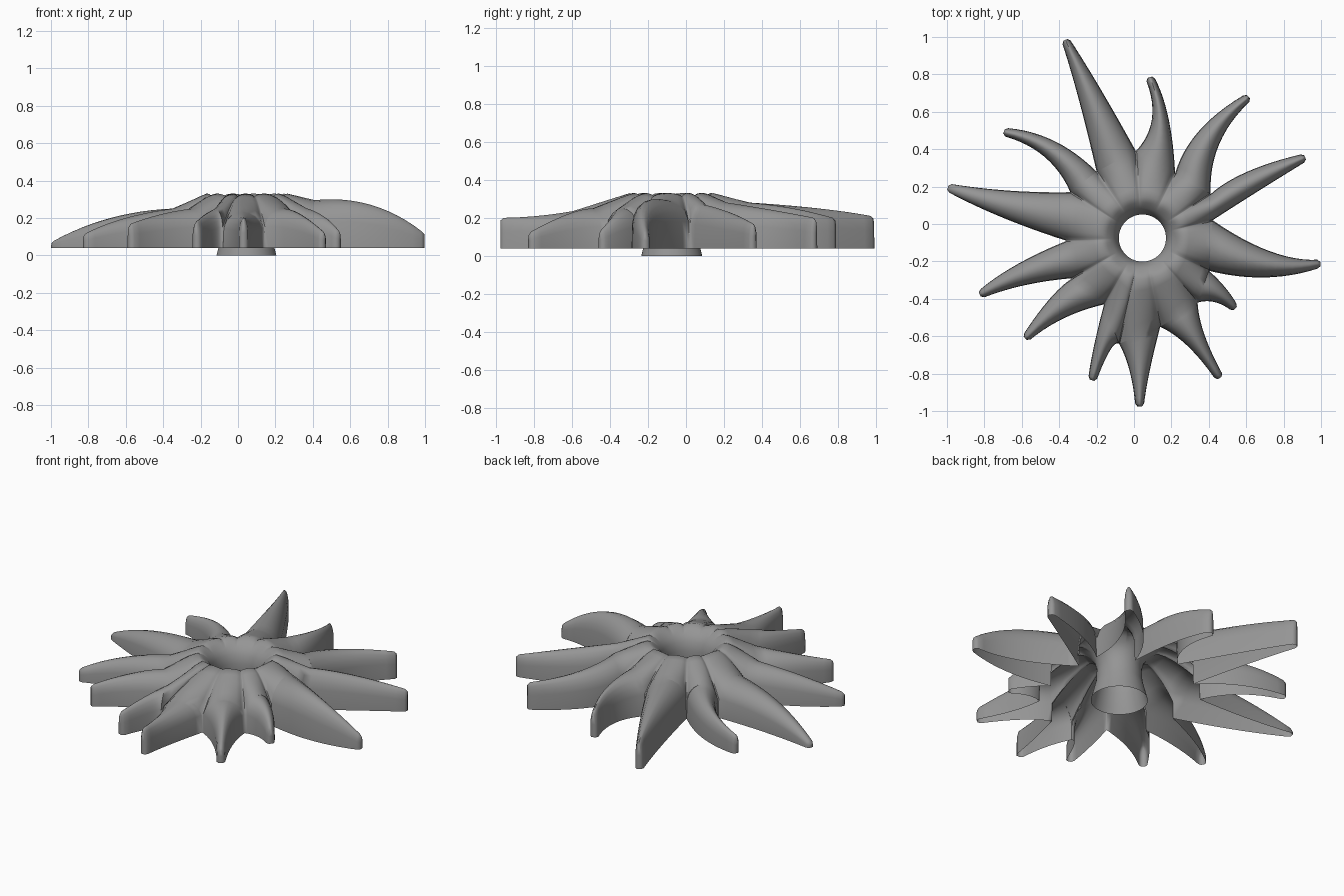
import bpy
import bmesh
from mathutils import Vector

cube = bpy.data.objects.get("Cube")
if cube:
    bpy.data.objects.remove(cube)

FLOOR = 0.04
HUB = Vector((0.045, -0.075))
CREST_R = 0.22
CREST_Z = .33
WALL = .55

# Notch before each arm, arm middle, half width there, tip,
# then root, middle and tip heights (counterclockwise)
ARMS = [
    ((.40, -.25), (.71, -.215), .072, (.98, -.215), (.295, .27, .13)),
    ((.42, .02), (.63, .225), .06, (.90, .35), (.27, .23, .17)),
    ((.41, .16), (.40, .46), .065, (.60, .67), (.28, .24, .2)),
    ((.22, .27), (.14, .56), .045, (.09, .77), (.28, .25, .2)),
    ((.01, .39), (-.235, .69), .065, (-.36, .97), (.28, .25, .21)),
    ((-.2, .28), (-.45, .40), .05, (-.68, .49), (.25, .21, .15)),
    ((-.34, .17), (-.68, .105), .075, (-.98, .19), (.25, .2, .08)),
    ((-.36, -.09), (-.60, -.27), .06, (-.81, -.37), (.25, .2, .12)),
    ((-.33, -.29), (-.41, -.45), .065, (-.57, -.60), (.25, .22, .17)),
    ((-.16, -.43), (-.17, -.66), .045, (-.22, -.82), (.25, .22, .18)),
    ((-.08, -.64), (.03, -.78), .055, (.03, -.96), (.235, .21, .2)),
    ((.14, -.55), (.33, -.62), .055, (.45, -.81), (.25, .22, .13)),
    ((.34, -.42), (.455, -.375), .05, (.53, -.44), (.25, .21, .14)),
]

# Half of the arched cross-section: sideways fraction, height fraction
HALF = [(1, 0), (.96, WALL), (.84, .73), (.6, .88), (.3, .97)]
SECTION = HALF + [(0, 1)] + [(-s, h) for s, h in reversed(HALF)]
FUNNEL = [(.16, 0), (.15, FLOOR), (.13, .12), (.126, .2), (.138, .25), (.16, .285), (.19, .308)]
STEPS = 12


def through(a, b, c, t):
    """Smooth curve through three points."""
    return a * (1 - t) * (1 - 2 * t) + b * 4 * t * (1 - t) + c * t * (2 * t - 1)


def at(p, z):
    return Vector((p.x, p.y, z))


def arm_rows(index):
    notch, mid, width, tip, (root_z, mid_z, tip_z) = ARMS[index]
    following = ARMS[(index + 1) % len(ARMS)]
    previous = ARMS[index - 1]
    right, left = Vector(notch), Vector(following[0])
    mid, tip = Vector(mid), Vector(tip)
    base = (left + right) / 2
    roots = [base + (left - right) / 2 * s for s, h in SECTION]
    rays = [(p - HUB).normalized() for p in roots]
    rows = []
    # Funnel wall
    for r, z in FUNNEL:
        rows.append([at(HUB + d * r, z) for d in rays])
    # Shoulder: soft webs sink between the arms towards the notches,
    # each web meeting its neighbour at a shared height
    left_z = (root_z + following[4][0]) / 2
    right_z = (root_z + previous[4][0]) / 2
    for u in (0, .2, .4, .6, .8, 1):
        high = CREST_Z + (root_z - CREST_Z) * u
        row = []
        for d, p, (s, h) in zip(rays, roots, SECTION):
            web_end = FLOOR + WALL * ((left_z if s > 0 else right_z) - FLOOR)
            low = .315 + (web_end - .315) * u ** 1.5
            z = low + (high - low) * max(0, (h - WALL) / (1 - WALL))
            row.append(at((HUB + d * CREST_R).lerp(p, u), z))
        rows.append(row)
    # Free part of the arm, with upright sides
    across = (tip - base).normalized()
    side_mid = Vector((-across.y, across.x)) * width
    along = (tip - mid).normalized()
    side_tip = Vector((-along.y, along.x)) * .024
    for k in range(STEPS + 1):
        t = k / STEPS
        centre = through(base, mid, tip, t)
        side = through((left - right) / 2, side_mid, side_tip, t)
        top = through(root_z, mid_z, tip_z, t)
        rows.append([at(centre + side * s, FLOOR + (top - FLOOR) * h)
                     for s, h in SECTION])
    # Rounded end
    rows.append([at(tip + along * .016 + side_tip * s * .5,
                    FLOOR + (tip_z - .015 - FLOOR) * h) for s, h in SECTION])
    return rows


bm = bmesh.new()
for i in range(len(ARMS)):
    grid = [[bm.verts.new(p) for p in row] for row in arm_rows(i)]
    for near, far in zip(grid, grid[1:]):
        for j in range(len(SECTION) - 1):
            bm.faces.new((near[j], far[j], far[j + 1], near[j + 1]))
    bm.faces.new(grid[-1])
bmesh.ops.remove_doubles(bm, verts=bm.verts, dist=.0005)
bmesh.ops.recalc_face_normals(bm, faces=bm.faces)
# Make the outer skin face upward
if sum(f.normal.z * f.calc_area() for f in bm.faces) < 0:
    bmesh.ops.reverse_faces(bm, faces=bm.faces)

mesh = bpy.data.meshes.new("splash_shell")
bm.to_mesh(mesh)
bm.free()
shell = bpy.data.objects.new("splash_shell", mesh)
bpy.context.collection.objects.link(shell)

# Plain grey
grey = bpy.data.materials.new("grey")
grey.use_nodes = True
colour = (.3, .3, .3, 1)
grey.diffuse_color = colour
grey.node_tree.nodes["Principled BSDF"].inputs["Base Color"].default_value = colour
mesh.materials.append(grey)

bpy.ops.object.select_all(action='DESELECT')
shell.select_set(True)
bpy.context.view_layer.objects.active = shell
bpy.ops.object.shade_smooth_by_angle(angle=1.1)
